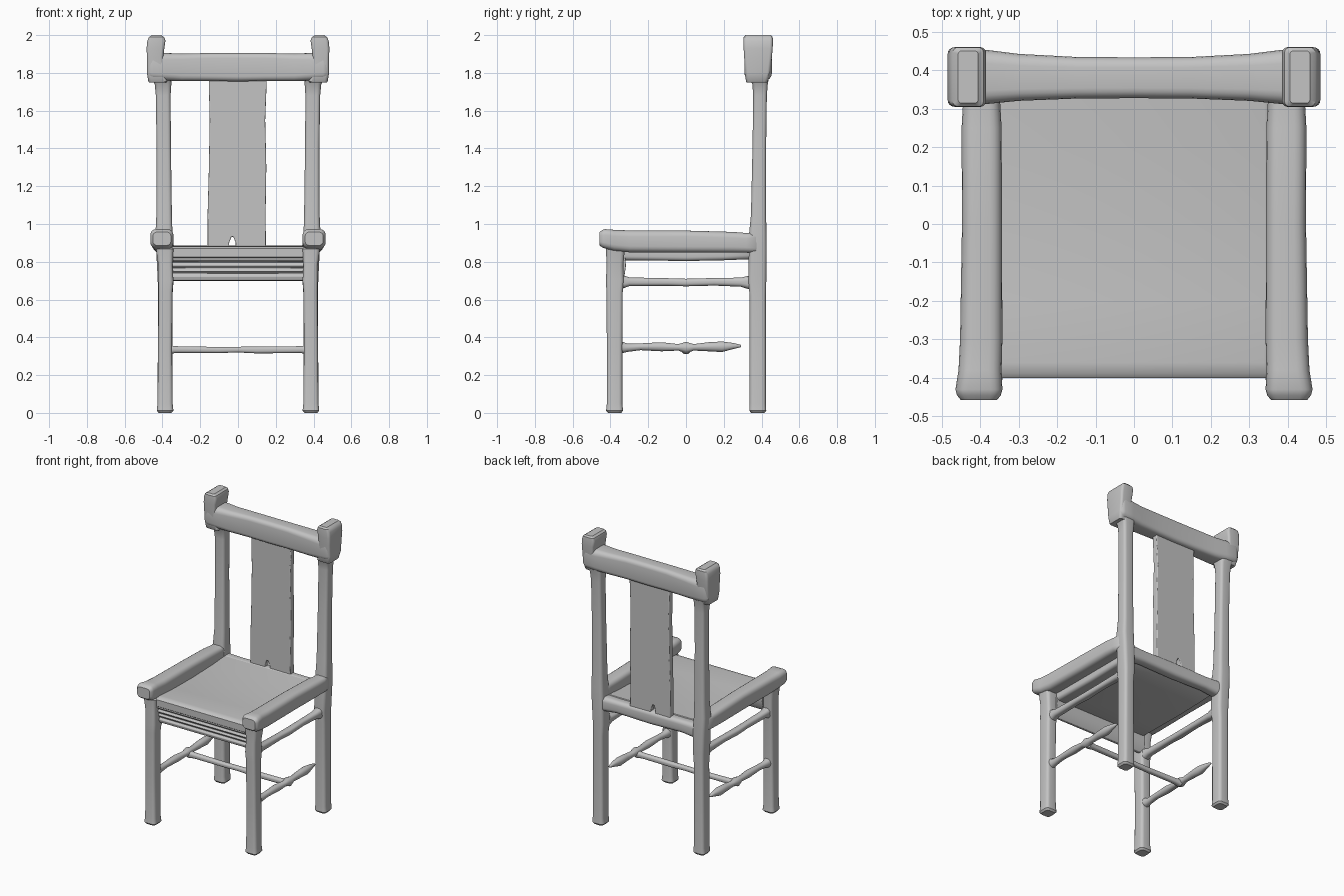
import bpy, bmesh, math
from mathutils import Vector

wood = bpy.data.materials.new("plain grey wood")
wood.diffuse_color = (0.55, 0.55, 0.55, 1)


def finish(name, bm, mirror=False, bevel=0):
    bmesh.ops.recalc_face_normals(bm, faces=bm.faces)
    me = bpy.data.meshes.new(name)
    bm.to_mesh(me)
    bm.free()
    ob = bpy.data.objects.new(name, me)
    bpy.context.collection.objects.link(ob)
    me.materials.append(wood)
    if bevel:
        b = ob.modifiers.new("Soft edges", 'BEVEL')
        b.width, b.segments, b.limit_method = bevel, 3, 'ANGLE'
    if mirror:
        ob.modifiers.new("Other side", 'MIRROR')
    bpy.ops.object.select_all(action='DESELECT')
    bpy.context.view_layer.objects.active = ob
    ob.select_set(True)
    bpy.ops.object.shade_smooth_by_angle(angle=math.radians(40))
    return ob


def place(axis, t, u, v):
    """Point at t along the axis, u and v across it."""
    return Vector({'X': (t, u, v), 'Y': (u, t, v), 'Z': (u, v, t)}[axis])


def loft(name, axis, stations, rnd=0.5, mirror=False, lip=0.012):
    """Rounded-rectangle sections (t, u, v, half_u, half_v) skinned along an axis."""
    st = [list(s) for s in stations]
    first, last = st[0][:], st[-1][:]
    for s in (first, last):
        s[3] -= lip * 0.8
        s[4] -= lip * 0.8
    st[0][0] += lip
    st[-1][0] -= lip
    st = [first] + st + [last]
    bm = bmesh.new()
    rings = []
    for t, u, v, hu, hv in st:
        r = rnd * min(hu, hv)
        ring = []
        for k in range(4):
            su, sv = ((1, 1), (-1, 1), (-1, -1), (1, -1))[k]
            for j in range(5):
                a = math.pi / 2 * (k + j / 4.001)
                ring.append(bm.verts.new(place(axis, t,
                            u + su * (hu - r) + r * math.cos(a),
                            v + sv * (hv - r) + r * math.sin(a))))
        rings.append(ring)
    for a, b in zip(rings, rings[1:]):
        for i in range(len(a)):
            j = (i + 1) % len(a)
            bm.faces.new((a[i], a[j], b[j], b[i]))
    bm.faces.new(rings[0])
    bm.faces.new(rings[-1])
    return finish(name, bm, mirror)


def prism(name, axis, outline, lo, hi, bevel):
    """Closed outline extruded from lo to hi along an axis."""
    bm = bmesh.new()
    f = bm.faces.new([bm.verts.new(place(axis, lo, u, v)) for u, v in outline])
    ext = bmesh.ops.extrude_face_region(bm, geom=[f])["geom"]
    bmesh.ops.translate(bm, vec=place(axis, hi - lo, 0, 0),
                        verts=[e for e in ext if isinstance(e, bmesh.types.BMVert)])
    return finish(name, bm, bevel=bevel)


# Legs; the rear pair runs up to become the back posts
loft("front_legs", 'Z', [
    (0, .386, -.378, .044, .045), (.05, .386, -.378, .040, .041),
    (.34, .386, -.378, .037, .041), (.64, .384, -.378, .037, .043),
    (.70, .382, -.376, .040, .048), (.78, .384, -.376, .038, .044),
    (.88, .388, -.374, .046, .050)], mirror=True)
loft("back_posts", 'Z', [
    (0, .386, .38, .044, .045), (.05, .386, .38, .040, .043),
    (.62, .385, .38, .038, .043), (.70, .383, .377, .042, .048),
    (.86, .388, .380, .045, .047), (.95, .392, .380, .045, .046),
    (1.05, .391, .384, .041, .040), (1.4, .393, .388, .038, .036),
    (1.68, .396, .392, .039, .036), (1.74, .397, .392, .044, .041),
    (1.79, .405, .385, .055, .055)], mirror=True)

# Crest rail and its raised ears
crest = [(0, .380, 1.830, .053, .075), (.15, .380, 1.831, .054, .074),
         (.30, .381, 1.829, .061, .073), (.38, .382, 1.832, .070, .073),
         (.45, .382, 1.835, .073, .073), (.478, .381, 1.835, .070, .068)]
loft("crest_rail", 'X', [(-s[0], *s[1:]) for s in crest[:0:-1]] + crest, rnd=.5)
loft("crest_ears", 'Z', [
    (1.75, .425, .375, .050, .058), (1.80, .436, .380, .046, .066),
    (1.88, .439, .381, .043, .073), (1.93, .437, .382, .047, .077),
    (1.97, .432, .382, .048, .078), (1.99, .431, .382, .040, .077),
    (2.0, .431, .382, .030, .072)], rnd=.35, mirror=True, lip=.005)

# Back splat with a small notch at its foot
prism("back_splat", 'Y', [
    (-.160, .86), (-.045, .86), (-.047, .90), (-.035, .932), (-.025, .932),
    (-.012, .90), (-.012, .86), (.148, .86), (.146, 1.05), (.150, 1.30),
    (.144, 1.55), (.153, 1.78), (-.155, 1.78), (-.150, 1.55),
    (-.154, 1.30), (-.161, 1.05)], .362, .402, .012)

# Seat panel, with front apron of stacked ridges and a rear rail
loft("seat", 'Y', [
    (-.400, 0, .848, .36, .032), (-.36, 0, .846, .36, .038),
    (-.20, 0, .841, .36, .034), (0, 0, .838, .36, .034),
    (.20, 0, .843, .36, .035), (.36, 0, .850, .36, .036)], rnd=.6)
prism("front_apron", 'X', [
    (-.392, .86), (-.394, .81), (-.372, .797), (-.384, .78), (-.366, .765),
    (-.378, .75), (-.362, .737), (-.374, .722), (-.368, .702), (-.345, .698),
    (-.325, .73), (-.318, .78), (-.322, .83), (-.335, .86)], -.36, .36, .004)
loft("rear_seat_rail", 'X', [
    (-.37, .376, .838, .042, .050), (-.25, .376, .842, .037, .043),
    (0, .376, .840, .038, .047), (.25, .376, .842, .037, .043),
    (.37, .376, .838, .042, .050)], rnd=.7)

# Side rails standing above the seat, with knobbed front ends
loft("side_rails", 'Y', [
    (-.457, .403, .922, .057, .045), (-.43, .403, .922, .061, .051),
    (-.38, .400, .913, .056, .056), (-.30, .397, .908, .055, .058),
    (0, .395, .907, .052, .058), (.25, .396, .903, .052, .055),
    (.32, .396, .900, .048, .052), (.38, .393, .900, .045, .055)],
     rnd=.6, mirror=True)

# Upper side stretchers
loft("upper_side_stretchers", 'Y', [
    (-.36, .380, .694, .034, .040), (-.30, .380, .694, .026, .023),
    (-.10, .380, .693, .023, .020), (0, .380, .690, .026, .020),
    (.15, .380, .694, .023, .020), (.29, .380, .692, .026, .024),
    (.36, .380, .690, .034, .040)], rnd=.8, mirror=True)

# Lower turned spindles, each tapering to a free point at the rear
loft("lower_side_spindles", 'Y', [
    (-.36, .383, .348, .032, .036), (-.31, .383, .345, .022, .022),
    (-.24, .383, .350, .020, .018), (-.13, .383, .350, .025, .024),
    (-.04, .383, .347, .020, .017), (0, .383, .345, .030, .031),
    (.04, .383, .347, .020, .017), (.12, .383, .350, .024, .024),
    (.19, .383, .350, .026, .028), (.25, .383, .354, .015, .016),
    (.292, .383, .354, .007, .007)], rnd=.95, mirror=True, lip=.004)

# Cross stretcher joining the spindles
loft("cross_stretcher", 'X', [
    (-.385, 0, .335, .024, .024), (-.33, 0, .335, .018, .018),
    (-.10, 0, .333, .017, .016), (0, 0, .335, .017, .015),
    (.10, 0, .333, .017, .018), (.33, 0, .335, .018, .018),
    (.385, 0, .335, .024, .024)], rnd=.8)
